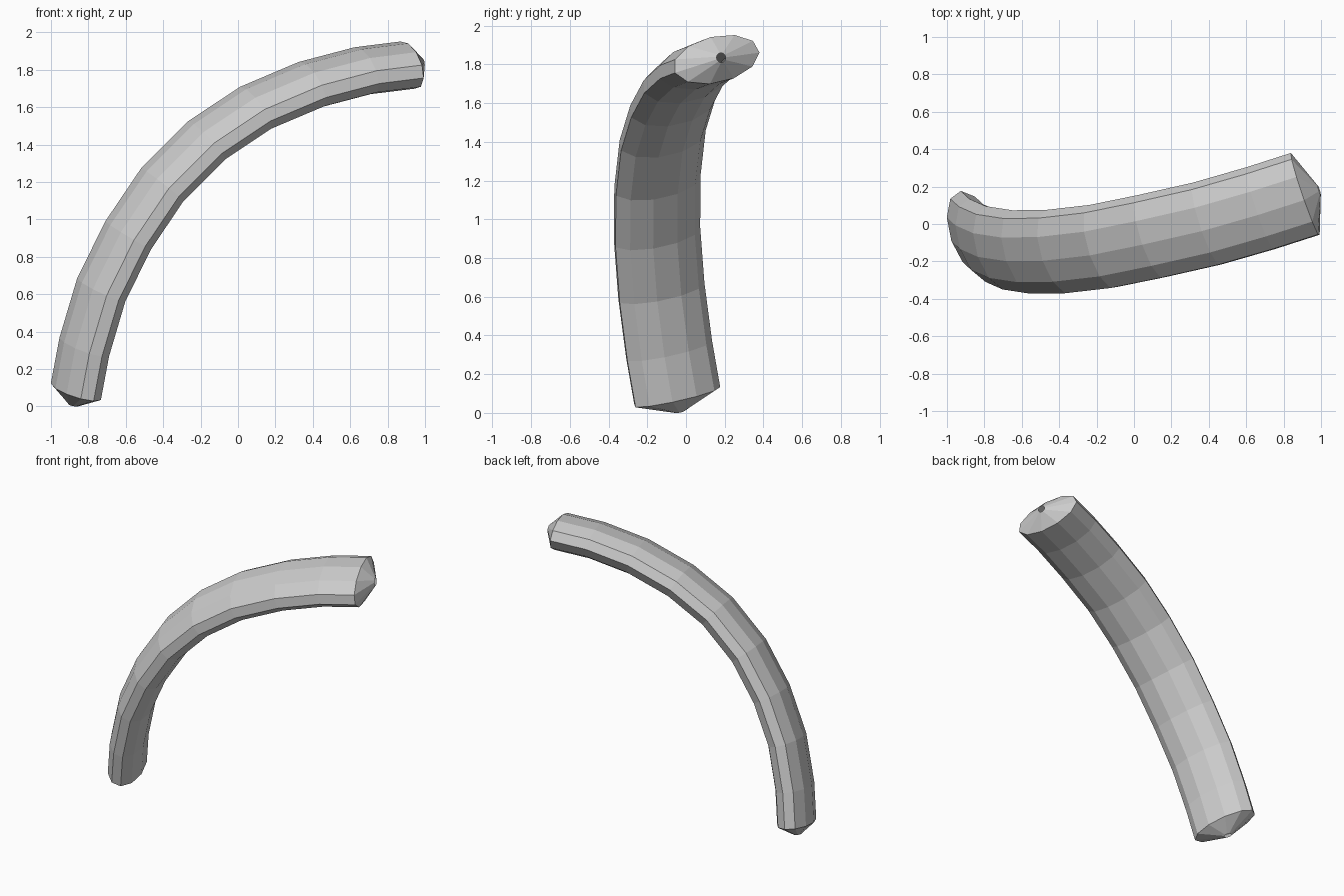
import bpy, bmesh
from math import cos, sin, tau
from mathutils import Vector

if "Cube" in bpy.data.objects:
    bpy.data.objects.remove(bpy.data.objects["Cube"])

SIDES = 11
HALF_WIDTH, HALF_DEPTH = 0.24, 0.12
TIP_LENGTH, TIP_RADIUS = 0.08, 0.025

# centre line of the bent tube, lower end to upper end
path = [Vector(p) for p in (
    (-0.865, -0.048, 0.083), (-0.82, -0.09, 0.322), (-0.73, -0.13, 0.625),
    (-0.587, -0.152, 0.915), (-0.405, -0.15, 1.185), (-0.17, -0.123, 1.42),
    (0.09, -0.07, 1.593), (0.39, -0.002, 1.72), (0.675, 0.08, 1.795),
    (0.915, 0.157, 1.825))]
side_axis = Vector((-0.324, 0.92, 0.22)).normalized()

bm = bmesh.new()


def ring(centre, tangent, half_w, half_d):
    out = tangent.cross(side_axis).normalized()
    return [bm.verts.new(centre + out * half_d * cos(tau * i / SIDES)
                         - side_axis * half_w * sin(tau * i / SIDES))
            for i in range(SIDES)]


tangents = [(path[min(i + 1, len(path) - 1)] - path[max(i - 1, 0)]).normalized()
            for i in range(len(path))]

# oval body rings, with a small open ring at each pointed end
rings = [ring(path[0] - tangents[0] * TIP_LENGTH, tangents[0], TIP_RADIUS, TIP_RADIUS)]
rings += [ring(p, t, HALF_WIDTH, HALF_DEPTH) for p, t in zip(path, tangents)]
rings += [ring(path[-1] + tangents[-1] * TIP_LENGTH, tangents[-1], TIP_RADIUS, TIP_RADIUS)]

for a, b in zip(rings, rings[1:]):
    for i in range(SIDES):
        j = (i + 1) % SIDES
        bm.faces.new((a[i], a[j], b[j], b[i]))
bmesh.ops.recalc_face_normals(bm, faces=bm.faces)

mesh = bpy.data.meshes.new("curved_tube")
bm.to_mesh(mesh)
bm.free()
bpy.context.collection.objects.link(bpy.data.objects.new("curved_tube", mesh))
